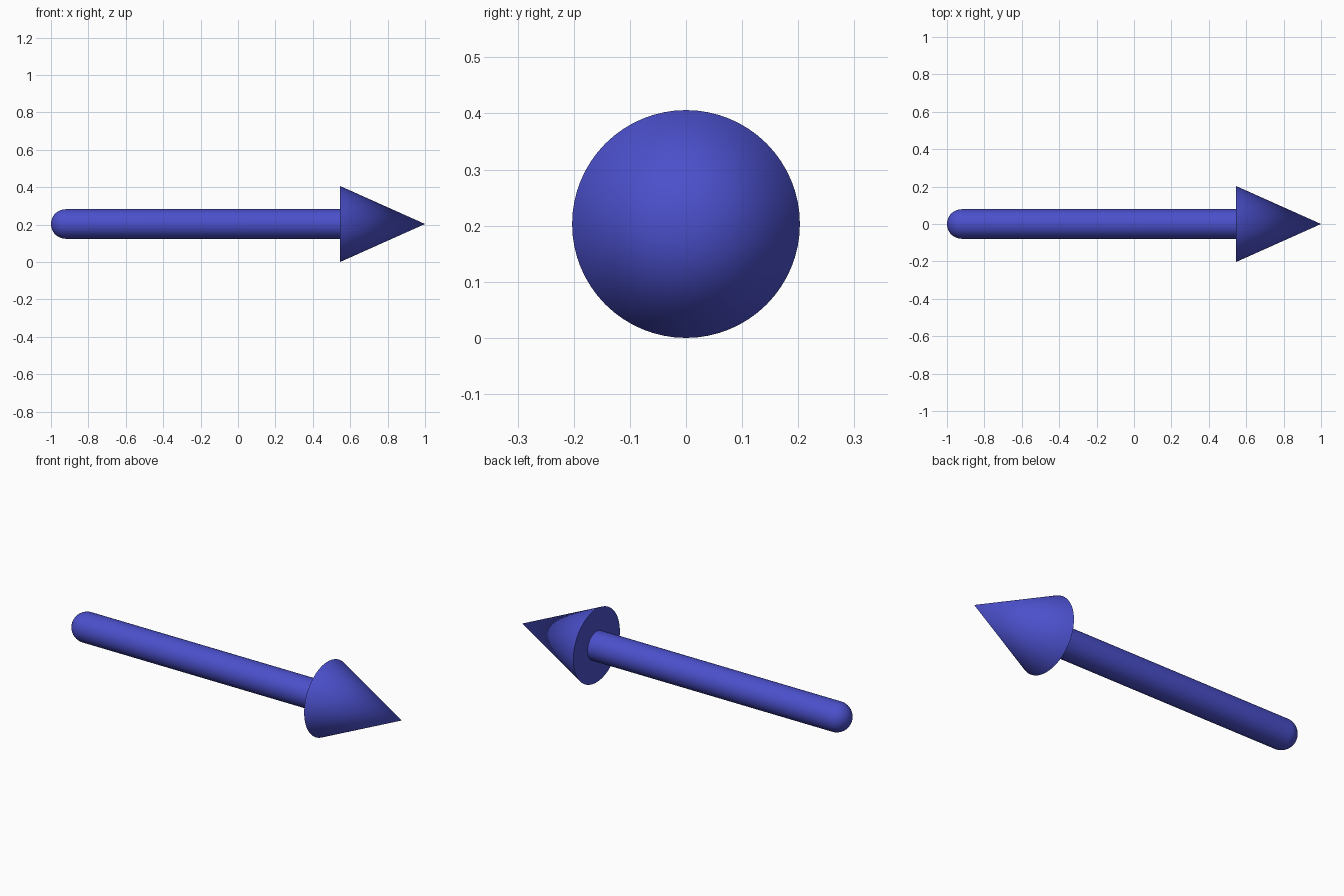
import bpy, bmesh, math
from mathutils import Matrix

if "Cube" in bpy.data.objects:
    bpy.data.objects.remove(bpy.data.objects["Cube"])

CENTER_Z = 0.203
SEGMENTS = 64

blue = bpy.data.materials.new("blue")
blue.diffuse_color = (0.07, 0.08, 0.6, 1)
blue.use_nodes = True
blue.node_tree.nodes["Principled BSDF"].inputs["Base Color"].default_value = blue.diffuse_color


def lathe_x(name, profile):
    """Revolve (x, radius) points around the arrow's long axis."""
    bm = bmesh.new()
    verts = [bm.verts.new((x, 0, r)) for x, r in profile]
    edges = [bm.edges.new(pair) for pair in zip(verts, verts[1:])]
    bmesh.ops.spin(bm, geom=verts + edges, cent=(0, 0, 0), axis=(1, 0, 0),
                   angle=math.tau, steps=SEGMENTS, use_duplicate=False)
    bmesh.ops.remove_doubles(bm, verts=bm.verts, dist=1e-5)
    bmesh.ops.recalc_face_normals(bm, faces=bm.faces)
    bmesh.ops.transform(bm, matrix=Matrix.Translation((0, 0, CENTER_Z)), verts=bm.verts)
    mesh = bpy.data.meshes.new(name)
    bm.to_mesh(mesh)
    bm.free()
    mesh.materials.append(blue)
    obj = bpy.data.objects.new(name, mesh)
    bpy.context.collection.objects.link(obj)
    bpy.ops.object.select_all(action='DESELECT')
    obj.select_set(True)
    bpy.context.view_layer.objects.active = obj
    bpy.ops.object.shade_smooth_by_angle(angle=math.radians(40))
    return obj


# Shaft: rounded tail, front end buried in the head
R = 0.079
tail = [(-1 + R - R * math.cos(a), R * math.sin(a))
        for a in (i * math.pi / 24 for i in range(13))]
lathe_x("shaft", tail + [(0.56, R), (0.56, 0)])

# Head: cone with a flat back
lathe_x("arrow_head", [(0.546, 0), (0.546, 0.203), (1, 0)])
